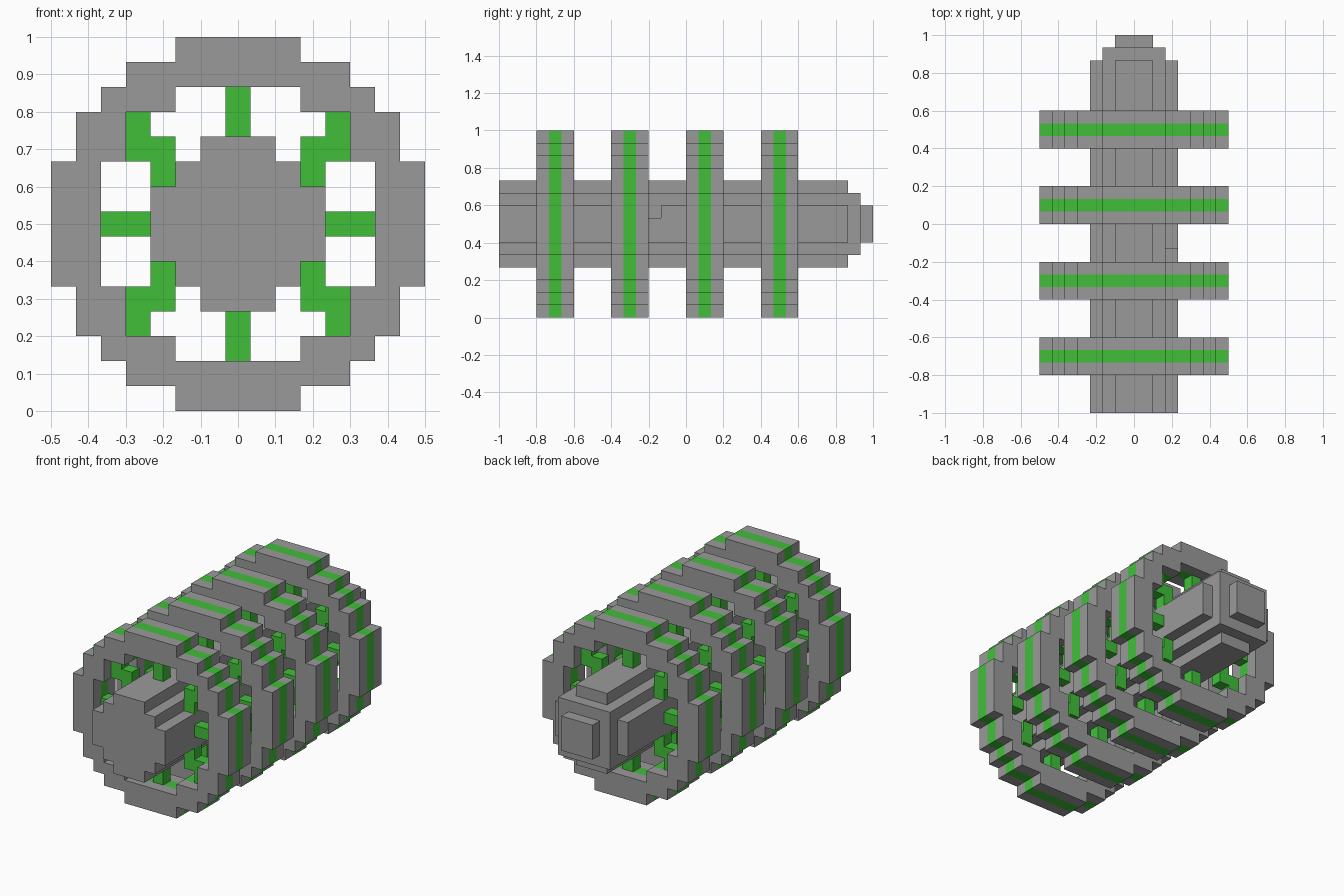
import bpy
import bmesh

if "Cube" in bpy.data.objects:
    bpy.data.objects.remove(bpy.data.objects["Cube"], do_unlink=True)

U = 1 / 15  # one block of the grid


def material(name, rgb):
    mat = bpy.data.materials.new(name)
    mat.use_nodes = True
    mat.diffuse_color = (*rgb, 1)
    mat.node_tree.nodes["Principled BSDF"].inputs["Base Color"].default_value = (*rgb, 1)
    return mat


GREY = material("grey", (0.323, 0.323, 0.323))
GREEN = material("green", (0.053, 0.520, 0.042))


def around(quarter):
    """Repeat a quarter outline four times about the long axis."""
    points = []
    for _ in range(4):
        points += quarter
        quarter = [(-z, x) for x, z in quarter]
    return points


def prism(name, loops, ys, mats, layers=None):
    """Extrude outlines (x, z in blocks) through the y stations; layers gives a material per segment."""
    layers = layers or [0] * (len(ys) - 1)
    bm = bmesh.new()
    end_edges = {ys[0]: [], ys[-1]: []}
    for loop in loops:
        n = len(loop)
        rows = [[bm.verts.new((x * U, y * U, 0.5 + z * U)) for x, z in loop] for y in ys]
        for a, b, mat_id in zip(rows, rows[1:], layers):
            for i in range(n):
                j = (i + 1) % n
                bm.faces.new((a[i], a[j], b[j], b[i])).material_index = mat_id
        for y, row in ((ys[0], rows[0]), (ys[-1], rows[-1])):
            if len(loops) == 1:
                bm.faces.new(row)
            else:
                end_edges[y] += [bm.edges.get((row[i], row[(i + 1) % n])) for i in range(n)]
    # End faces of a hollow outline
    if len(loops) > 1:
        for edges in end_edges.values():
            bmesh.ops.triangle_fill(bm, edges=edges, use_beauty=True, normal=(0, 1, 0))
    bmesh.ops.recalc_face_normals(bm, faces=bm.faces[:])
    mesh = bpy.data.meshes.new(name)
    bm.to_mesh(mesh)
    bm.free()
    for mat in mats:
        mesh.materials.append(mat)
    obj = bpy.data.objects.new(name, mesh)
    bpy.context.collection.objects.link(obj)
    return obj


def rect(x0, x1, z0, z1):
    return [(x0, z0), (x1, z0), (x1, z1), (x0, z1)]


# Central shaft with a stepped rear end
shaft = prism("shaft", [around([(3.5, 1.5), (2.5, 1.5), (2.5, 2.5), (1.5, 2.5), (1.5, 3.5)])],
              [-15, 13], [GREY])
prism("shaft_end_step", [rect(-2.5, 2.5, -2.5, 2.5)], [13, 14], [GREY])
prism("shaft_end_cap", [rect(-1.5, 1.5, -1.5, 1.5)], [14, 15], [GREY])

# Small notch in the left side of the shaft
cutter = prism("notch_cutter", [rect(2.5, 4.5, 0.5, 2)], [-3, -2], [GREY])
cutter.hide_render = True
notch = shaft.modifiers.new("notch", 'BOOLEAN')
notch.operation = 'DIFFERENCE'
notch.solver = 'EXACT'
notch.object = cutter
bpy.context.view_layer.objects.active = shaft
bpy.ops.object.modifier_apply(modifier=notch.name)
bpy.data.objects.remove(cutter, do_unlink=True)

# Outlines of the rings and spokes
ring_outer = around([(7.5, 2.5), (6.5, 2.5), (6.5, 4.5), (5.5, 4.5), (5.5, 5.5),
                     (4.5, 5.5), (4.5, 6.5), (2.5, 6.5), (2.5, 7.5)])
ring_inner = around([(5.5, 2.5), (4.5, 2.5), (4.5, 4.5), (2.5, 4.5), (2.5, 5.5)])
straight_spoke = rect(3.5, 5.5, -0.5, 0.5)
corner_spoke = [(2.5, 1.5), (3.5, 1.5), (3.5, 2.5), (4.5, 2.5),
                (4.5, 4.5), (3.5, 4.5), (3.5, 3.5), (2.5, 3.5)]

# Four striped rings, each held by eight spokes
for number, y in enumerate((-12, -6, 0, 6), 1):
    prism(f"ring_{number}", [ring_outer, ring_inner], [y, y + 1, y + 2, y + 3],
          [GREY, GREEN], [0, 1, 0])
    middle = [y + 1, y + 2]
    spoke = straight_spoke
    for side in ("left", "top", "right", "bottom"):
        prism(f"spoke_{number}_{side}", [spoke], middle, [GREEN])
        spoke = [(-z, x) for x, z in spoke]
    for sx, side in ((1, "left"), (-1, "right")):
        for sz, level in ((1, "upper"), (-1, "lower")):
            prism(f"spoke_{number}_{level}_{side}",
                  [[(x * sx, z * sz) for x, z in corner_spoke]], middle, [GREEN])
